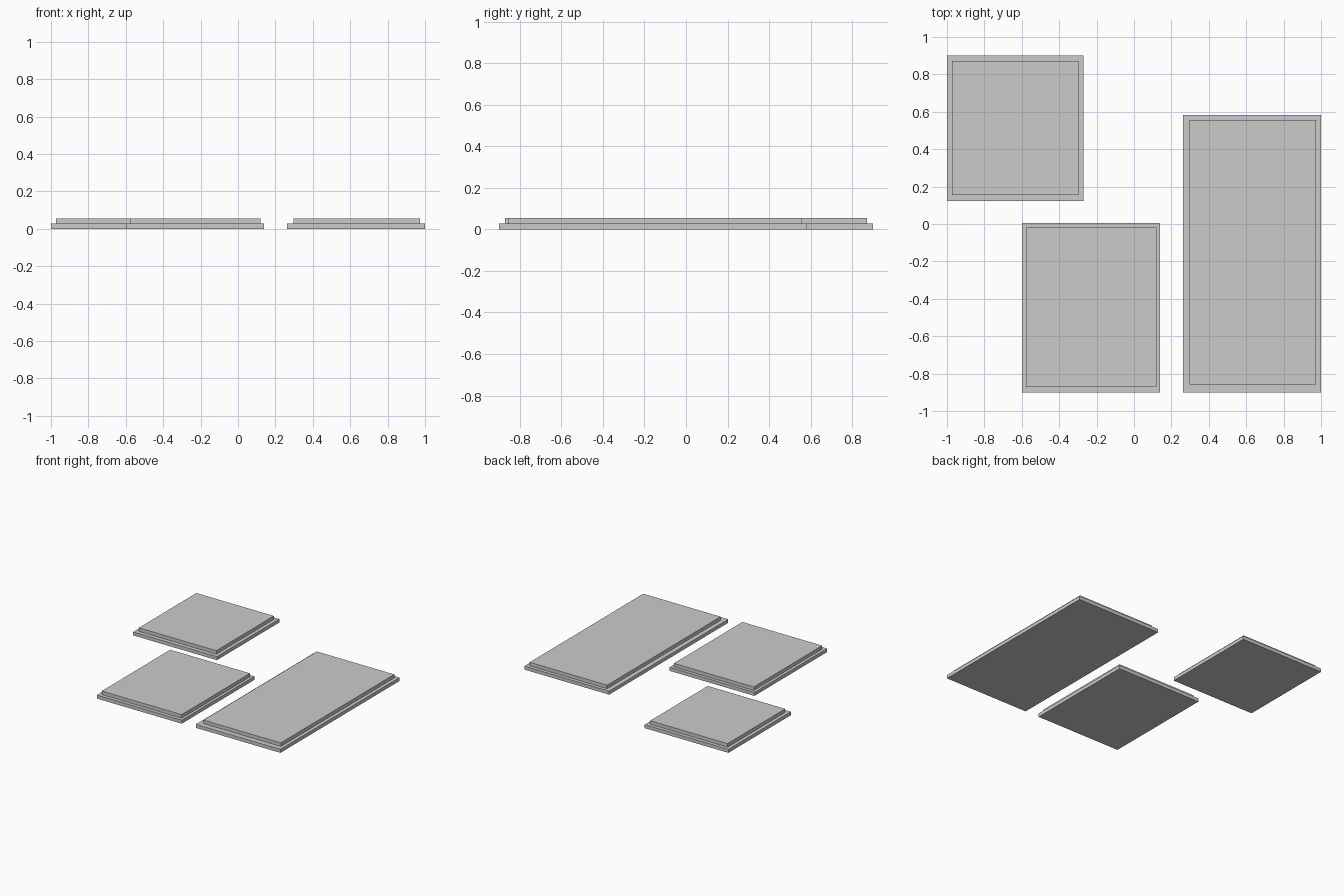
import bpy

if "Cube" in bpy.data.objects:
    bpy.data.objects.remove(bpy.data.objects["Cube"])

LAYER = 0.0275  # thickness of each tier


def slab(name, x0, x1, y0, y1, z0):
    """Box from its plan extents, one tier thick."""
    bpy.ops.mesh.primitive_cube_add(
        size=1, location=((x0 + x1) / 2, (y0 + y1) / 2, z0 + LAYER / 2))
    ob = bpy.context.object
    ob.name = name
    ob.scale = (x1 - x0, y1 - y0, LAYER)
    bpy.ops.object.transform_apply(location=False, rotation=False, scale=True)
    return ob


# Each platform: base extents, then the slightly smaller top extents
platforms = {
    "back_left": ((-1.0, -0.27, 0.123, 0.90), (-0.973, -0.298, 0.155, 0.872)),
    "front_middle": ((-0.60, 0.14, -0.90, 0.005), (-0.577, 0.119, -0.872, -0.02)),
    "long_right": ((0.262, 1.0, -0.90, 0.583), (0.298, 0.973, -0.857, 0.556)),
}

for name, (base, top) in platforms.items():
    slab(name + "_base", *base, 0)
    slab(name + "_top", *top, LAYER)
